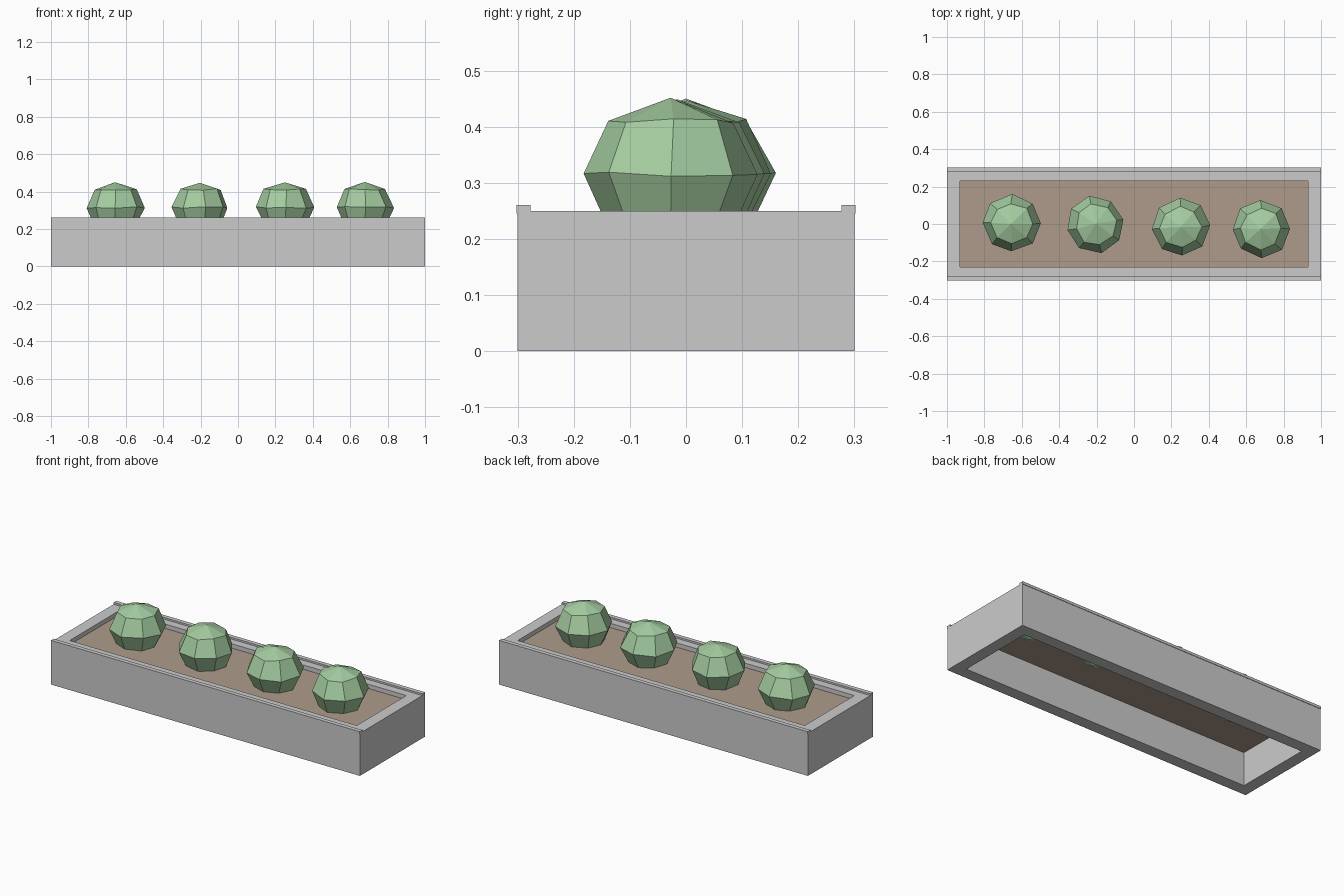
import bpy, bmesh, random
from math import radians
from mathutils import Matrix, Vector

if "Cube" in bpy.data.objects:
    bpy.data.objects.remove(bpy.data.objects["Cube"])

random.seed(4)


def material(name, rgb):
    m = bpy.data.materials.new(name)
    m.diffuse_color = (*rgb, 1)
    m.use_nodes = True
    m.node_tree.nodes["Principled BSDF"].inputs["Base Color"].default_value = m.diffuse_color
    return m


def finish(name, bm, mat=None):
    bmesh.ops.recalc_face_normals(bm, faces=bm.faces[:])
    me = bpy.data.meshes.new(name)
    bm.to_mesh(me)
    bm.free()
    if mat:
        me.materials.append(mat)
    ob = bpy.data.objects.new(name, me)
    bpy.context.collection.objects.link(ob)
    return ob


def box(name, lo, hi, mat=None):
    lo, hi = Vector(lo), Vector(hi)
    bm = bmesh.new()
    bmesh.ops.create_cube(bm, size=1, matrix=Matrix.Translation((lo + hi) / 2)
                          @ Matrix.Diagonal((*(hi - lo), 1)))
    return finish(name, bm, mat)


soil_mat = material("soil_brown", (0.42, 0.33, 0.26))
leaf_mat = material("leaf_green", (0.37, 0.60, 0.35))

# Planter walls: rectangular frame, open at top and bottom
W, D, H, T = 1.0, 0.30, 0.25, 0.07
bm = bmesh.new()
loops = []
for x, y, z in ((W, D, 0), (W, D, H), (W - T, D - T, H), (W - T, D - T, 0)):
    loops.append([bm.verts.new((sx * x, sy * y, z))
                  for sx, sy in ((-1, -1), (1, -1), (1, 1), (-1, 1))])
for i in range(4):
    a, b = loops[i], loops[(i + 1) % 4]
    for j in range(4):
        k = (j + 1) % 4
        bm.faces.new((a[j], a[k], b[k], b[j]))
finish("planter_walls", bm)

# Thin rails along the front and back top edges
for name, y in (("front_rail", -0.29), ("back_rail", 0.29)):
    box(name, (-W, y - 0.0125, 0.245), (W, y + 0.0125, 0.26))

# Soil slab
box("soil", (-W + T, -D + T, 0.195), (W - T, D - T, 0.225), soil_mat)

# Bushes: eight-sided faceted balls, slightly irregular
for i, (x, y, turn) in enumerate(((-0.655, 0.004, 0), (-0.205, -0.003, 12),
                                  (0.25, -0.018, 3), (0.678, -0.026, 0))):
    bm = bmesh.new()
    bmesh.ops.create_uvsphere(bm, u_segments=8, v_segments=4, radius=1)
    for v in bm.verts:
        v.co += Vector([random.uniform(-0.035, 0.035) for _ in range(3)])
    bm.transform(Matrix.Translation((x, y, 0.315))
                 @ Matrix.Rotation(radians(turn), 4, 'Z')
                 @ Matrix.Diagonal((0.155, 0.153, 0.136, 1)))
    finish(f"bush_{i + 1}", bm, leaf_mat)
